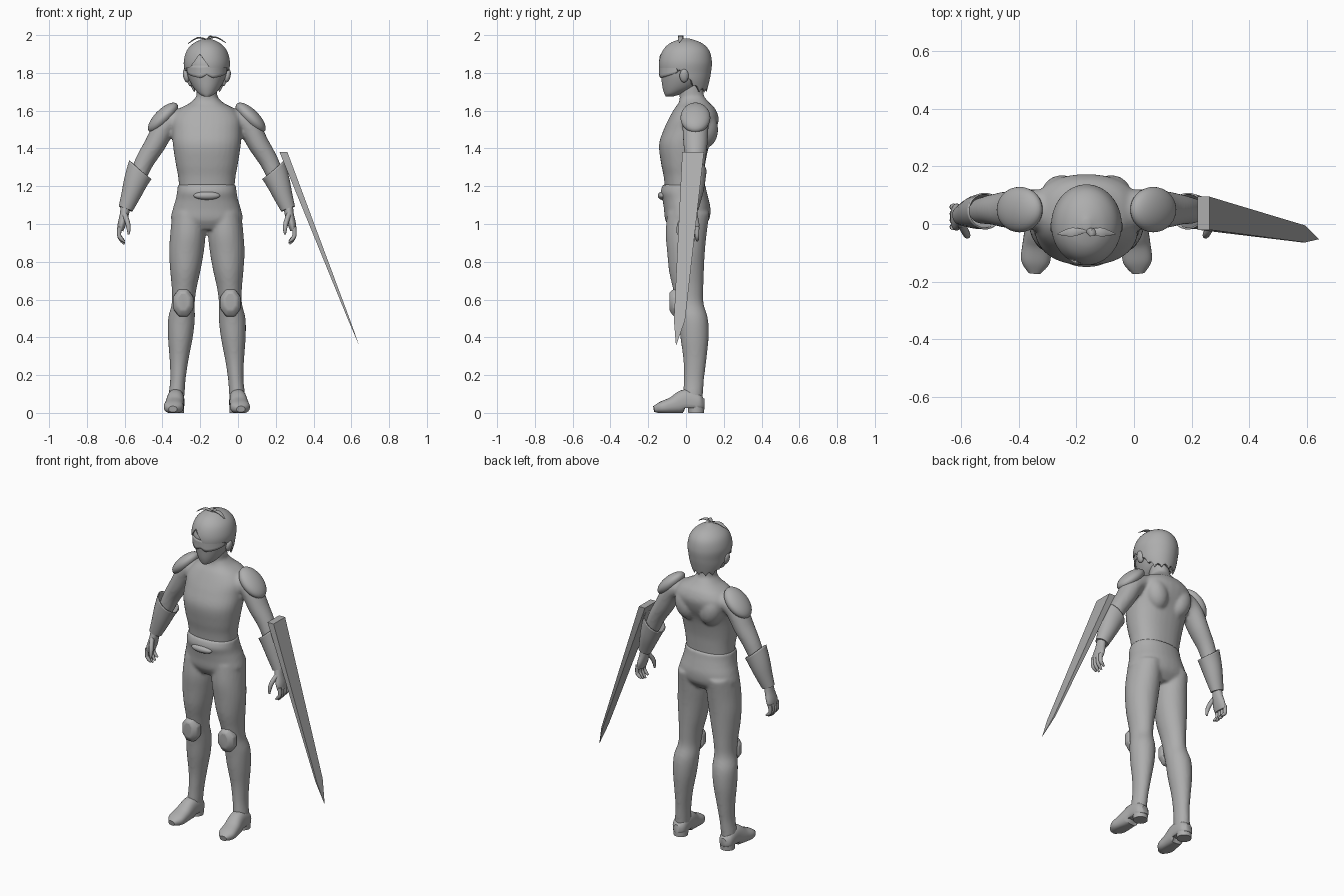
import bpy, bmesh, math
from mathutils import Vector, Matrix, Euler

cube = bpy.data.objects.get("Cube")
if cube:
    bpy.data.objects.remove(cube)

BODY_X = -0.165          # the figure stands beside its long arm blade
grey = bpy.data.materials.new("plain grey")
grey.use_nodes = True
COLOR = (0.42, 0.42, 0.42, 1)
grey.diffuse_color = COLOR
for node in grey.node_tree.nodes:
    if node.type == 'BSDF_PRINCIPLED':
        node.inputs["Base Color"].default_value = COLOR


def catmull(stations, steps):
    """Smooth list of stations running through the given ones."""
    p = [Vector(s) for s in stations]
    if steps < 2:
        return p
    out = []
    for i in range(len(p) - 1):
        a, b, c, d = p[max(i - 1, 0)], p[i], p[i + 1], p[min(i + 2, len(p) - 1)]
        for k in range(steps):
            t = k / steps
            out.append(0.5 * (2 * b + (c - a) * t + (2 * a - 5 * b + 4 * c - d) * t ** 2
                              + (3 * b - a - 3 * c + d) * t ** 3))
    return out + [p[-1]]


def loft(bm, stations, ref=(1, 0, 0), axis=None, sides=24, steps=4, power=2.0, open_start=False):
    """Skin elliptical rings; a station is x, y, z, radius along ref, other radius."""
    pts = catmull(stations, steps)
    rings = []
    for i, s in enumerate(pts):
        t = axis or (pts[min(i + 1, len(pts) - 1)] - pts[max(i - 1, 0)])
        t = Vector(t[:3]).normalized()
        u = Vector(ref)
        u = (u - t * u.dot(t)).normalized()
        v = t.cross(u)
        ring = []
        for k in range(sides):
            a = math.tau * (k + 0.5) / sides
            c, n = math.cos(a), math.sin(a)
            c = math.copysign(abs(c) ** (2 / power), c)
            n = math.copysign(abs(n) ** (2 / power), n)
            ring.append(bm.verts.new(Vector(s[:3]) + u * c * s[3] + v * n * s[4]))
        rings.append(ring)
    for r0, r1 in zip(rings, rings[1:]):
        for k in range(sides):
            j = (k + 1) % sides
            bm.faces.new((r0[k], r0[j], r1[j], r1[k]))
    if not open_start:
        bm.faces.new(rings[0])
    bm.faces.new(rings[-1])
    return [v for ring in rings for v in ring]


def column(bm, rows, side=1, **kw):
    """Upright loft; a row is z, sideways offset, half width, front y, back y."""
    return loft(bm, [(side * o, (f + b) / 2, z, w, (b - f) / 2) for z, o, w, f, b in rows],
                axis=(0, 0, 1), **kw)


def ball(bm, loc, scale, rot=(0, 0, 0)):
    bmesh.ops.create_uvsphere(bm, u_segments=32, v_segments=16, radius=1,
                              matrix=Matrix.LocRotScale(Vector(loc), Euler(rot), Vector(scale)))


def finish(name, bm, x=BODY_X, mirror=False, solid=0, bevel=0, fuse=0, angle=45):
    bmesh.ops.recalc_face_normals(bm, faces=bm.faces[:])
    mesh = bpy.data.meshes.new(name)
    bm.to_mesh(mesh)
    bm.free()
    mesh.materials.append(grey)
    ob = bpy.data.objects.new(name, mesh)
    ob.location.x = x
    bpy.context.collection.objects.link(ob)
    bpy.ops.object.select_all(action='DESELECT')
    ob.select_set(True)
    bpy.context.view_layer.objects.active = ob
    bpy.ops.object.shade_smooth_by_angle(angle=math.radians(angle))
    if solid:
        m = ob.modifiers.new("thickness", 'SOLIDIFY')
        m.thickness = solid
    if bevel:
        m = ob.modifiers.new("soft edges", 'BEVEL')
        m.width, m.segments = bevel, 2
    if fuse:
        m = ob.modifiers.new("fuse", 'REMESH')
        m.mode, m.voxel_size, m.use_smooth_shade = 'VOXEL', fuse, True
        m = ob.modifiers.new("relax", 'SMOOTH')
        m.factor, m.iterations = 0.5, 6
    if mirror:
        m = ob.modifiers.new("mirror", 'MIRROR')
        m.use_mirror_merge = False
    return ob


# Torso, neck and upper arms, fused into one skin
bm = bmesh.new()
column(bm, [(1.17, 0, .145, -.11, .09), (1.25, 0, .152, -.118, .095), (1.32, 0, .165, -.132, .102),
            (1.42, 0, .18, -.143, .125), (1.50, 0, .185, -.118, .16), (1.56, 0, .185, -.09, .173),
            (1.61, 0, .145, -.062, .155), (1.64, 0, .09, -.04, .125), (1.67, 0, .058, -.03, .1)],
       sides=32, power=2.3)
column(bm, [(1.6, 0, .06, -.03, .1), (1.68, 0, .055, -.035, .095), (1.76, 0, .055, -.04, .085)])
for side in (1, -1):
    loft(bm, [(side * x, y, z, a, b) for x, y, z, a, b in (
        (.13, .05, 1.56, .07, .055), (.21, .05, 1.53, .07, .06), (.275, .05, 1.42, .064, .056),
        (.33, .05, 1.33, .052, .05), (.37, .045, 1.24, .045, .045))], ref=(0, 1, 0))
    ball(bm, (side * .085, .1, 1.5), (.07, .07, .1), (0, side * .25, 0))
finish("torso", bm, fuse=.009)

# Trousers: pelvis and both legs
bm = bmesh.new()
column(bm, [(1.21, 0, .153, -.122, .102), (1.17, 0, .158, -.135, .11), (1.13, 0, .165, -.125, .12),
            (1.08, 0, .18, -.117, .13), (1.02, 0, .187, -.11, .122), (.97, 0, .12, -.08, .08)],
       sides=32, power=2.2)
for side in (1, -1):
    column(bm, [(1.06, .097, .085, -.1, .125), (.95, .1, .094, -.108, .11), (.85, .108, .092, -.1, .1),
                (.75, .114, .08, -.09, .095), (.66, .12, .066, -.07, .092), (.58, .125, .061, -.055, .093),
                (.5, .134, .071, -.04, .116), (.4, .14, .066, -.03, .12), (.28, .147, .05, -.014, .108),
                (.18, .153, .041, -.012, .096), (.1, .16, .042, -.015, .09), (.04, .163, .04, -.015, .088)],
           side)
finish("trousers", bm, fuse=.009)

bm = bmesh.new()
ball(bm, (0, -.125, 1.15), (.07, .024, .022))
finish("belt_buckle", bm)

# Boots with a raised heel
bm = bmesh.new()
for v in loft(bm, [(.163, .098, .05, .02, .025), (.163, .07, .05, .043, .05), (.165, 0, .06, .046, .065),
                   (.172, -.07, .04, .05, .045), (.177, -.13, .028, .05, .032), (.18, -.17, .02, .022, .016)],
              steps=6, power=2.4):
    v.co.z = max(v.co.z, 0 if v.co.y < -.01 else .025)
finish("boot", bm, mirror=True)
bm = bmesh.new()
bmesh.ops.create_cone(bm, cap_ends=True, segments=24, radius1=.042, radius2=.043, depth=.03,
                      matrix=Matrix.Translation((.163, .054, .015)))
finish("boot_heel", bm, mirror=True)

# Knee guards: bevelled eight-sided shields
bm = bmesh.new()
loft(bm, [(.125, -.03, .583, .06, .08), (.125, -.066, .583, .058, .078), (.125, -.088, .59, .036, .052)],
     axis=(0, -1, 0), sides=8, steps=1)
finish("knee_guard", bm, mirror=True, bevel=.008)

# Shoulder guards
bm = bmesh.new()
ball(bm, (.232, .05, 1.563), (.104, .079, .044), (0, math.radians(45), 0))
finish("shoulder_guard", bm, mirror=True)

# Gauntlets with a slanted open cuff
bm = bmesh.new()
for v in loft(bm, [(.352, .045, 1.285, .064, .064), (.388, .04, 1.19, .056, .057), (.43, .03, 1.08, .036, .039)],
              ref=(0, 1, 0), steps=6, open_start=True):
    v.co.z += (v.co.x - .36) * max(0, v.co.z - 1.17) * 4
finish("gauntlet", bm, mirror=True, solid=.006)

# Hands: palm, four curled fingers and a thumb
bm = bmesh.new()
loft(bm, [(.43, .03, 1.1, .028, .026), (.437, .026, 1.05, .036, .024), (.45, .024, 1, .047, .022),
          (.458, .024, .965, .042, .016)], ref=(0, 1, 0))
for i in range(4):
    y = -.01 + .023 * i
    drop = .012 * abs(i - 1.3)
    loft(bm, [(.462, y, .985, .012, .012), (.464, y, .94, .011, .011), (.452, y, .912 + drop / 2, .01, .01),
              (.436, y, .89 + drop, .005, .005)], ref=(0, 1, 0), sides=10)
loft(bm, [(.435, 0, 1.05, .014, .014), (.42, -.028, 1.01, .014, .013), (.414, -.04, .975, .011, .011),
          (.414, -.043, .945, .005, .005)], ref=(0, 1, 0), sides=10)
finish("hand", bm, mirror=True)

# Head and ears
bm = bmesh.new()
column(bm, [(1.676, 0, .018, -.108, -.065), (1.69, 0, .043, -.115, -.02), (1.72, 0, .07, -.124, .05),
            (1.76, 0, .092, -.13, .09), (1.8, 0, .105, -.134, .11), (1.86, 0, .11, -.132, .12),
            (1.93, 0, .075, -.09, .085)], sides=32)
for side in (1, -1):
    ball(bm, (side * .11, -.01, 1.785), (.016, .024, .036), (0, side * .2, 0))
finish("head", bm)


def hairline(x, y):
    if y < -.06:         # parted fringe
        return 1.825 + max(0, .075 - 1.4 * abs(x + .037))
    return 1.825 - .13 * min(1, (y + .06) / .13) + .022 * abs(math.sin(8 * math.atan2(x, y)))


# Hair cap, trimmed along the hairline
bm = bmesh.new()
for v in column(bm, [(1.685, 0, .072, -.03, .105), (1.75, 0, .105, -.11, .122), (1.8, 0, .116, -.137, .132),
                     (1.86, 0, .122, -.142, .137), (1.92, 0, .105, -.122, .122), (1.96, 0, .066, -.08, .08),
                     (1.983, 0, .012, -.015, .015)], sides=96, steps=7):
    v.co.z = max(v.co.z, hairline(v.co.x, v.co.y))
finish("hair", bm, angle=40)

# Loose strands on the crown
bm = bmesh.new()
for dx, z0, z1, z2 in ((.1, 1.978, 1.988, 1.96), (-.1, 1.978, 1.985, 1.955), (.035, 1.975, 1.995, 1.985)):
    loft(bm, [(0, -.025, z0, .004, .003), (dx / 2, -.028, z1, .016, .004), (dx, -.035, z2, .002, .002)],
         ref=(0, 1, 0), sides=10)
finish("hair_strands", bm)

# Curved eye mask with a nose notch
bm = bmesh.new()
COLS, ROWS = 30, 4
grid = []
for c in range(COLS + 1):
    a = -1.3 + 2.6 * c / COLS
    low = 1.772 + .018 * max(0, 1 - abs(a) / .3) + .03 * (a / 1.3) ** 2
    grid.append([bm.verts.new((.11 * math.sin(a), -.012 - .13 * math.cos(a), low + (1.84 - low) * r / ROWS))
                 for r in range(ROWS + 1)])
for g0, g1 in zip(grid, grid[1:]):
    for r in range(ROWS):
        bm.faces.new((g0[r], g1[r], g1[r + 1], g0[r + 1]))
finish("eye_mask", bm, solid=.008)

# Long tapered blade on the left forearm
bm = bmesh.new()
corners = [(x, y, 1.38) for x in (.22, .262) for y in (-.02, .095)]
corners += [(x, y, .49) for x in (.584, .594) for y in (-.064, -.005)]
for co in corners + [(.642, -.053, .355)]:
    bm.verts.new(co)
bmesh.ops.convex_hull(bm, input=bm.verts[:])
finish("arm_blade", bm, x=0, angle=15)
